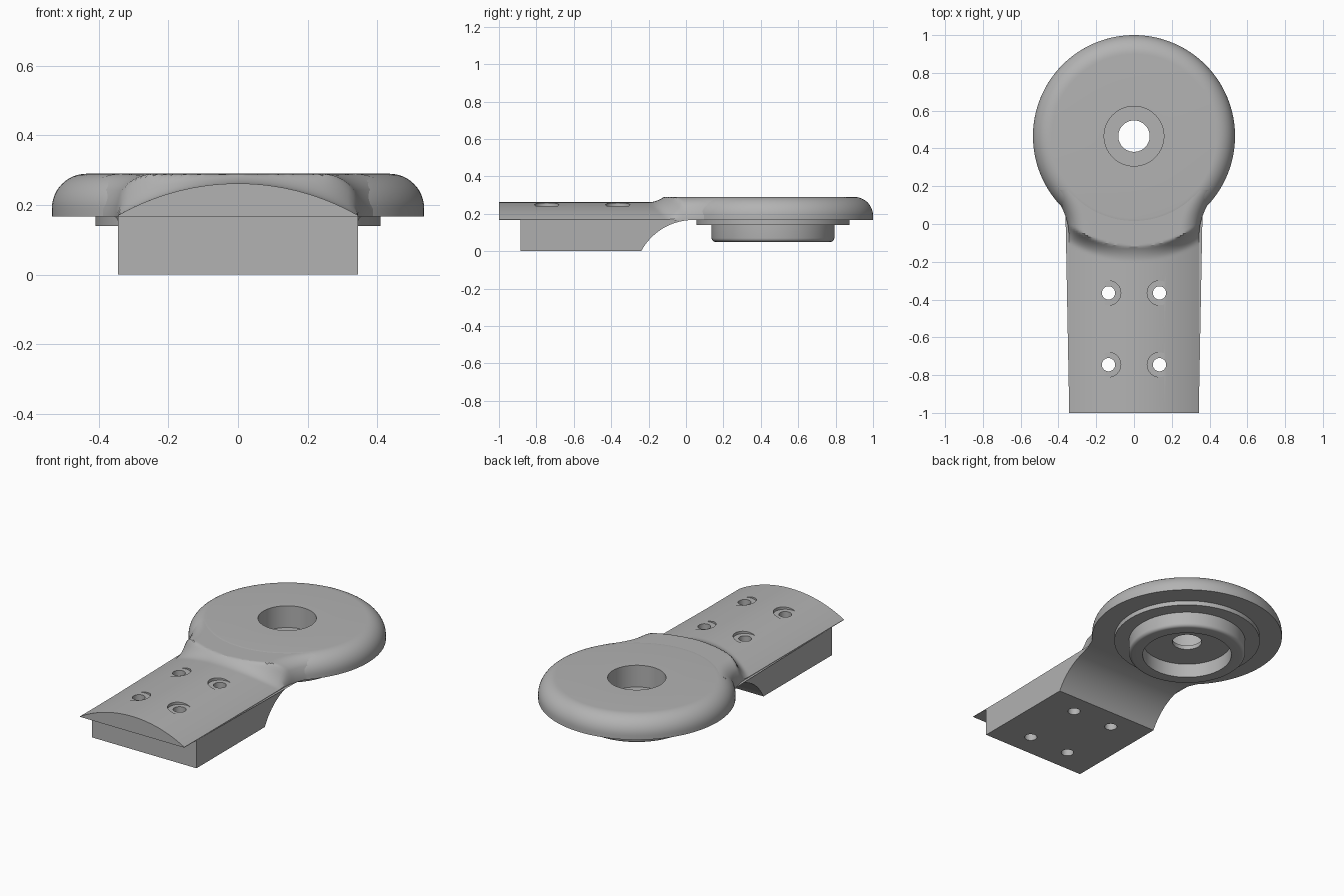
import bpy, bmesh, math

cube = bpy.data.objects.get("Cube")
if cube:
    bpy.data.objects.remove(cube, do_unlink=True)

grey = bpy.data.materials.new("plain grey")
grey.use_nodes = True
colour = (0.45, 0.45, 0.45, 1)
grey.diffuse_color = colour
grey.node_tree.nodes["Principled BSDF"].inputs["Base Color"].default_value = colour

HUB_Y, HUB_R = 0.465, 0.535
HALF, BASE, TOP = 0.345, 0.167, 0.29
ARCH_R = 0.693


def finish(name, bm):
    bmesh.ops.remove_doubles(bm, verts=bm.verts, dist=1e-5)
    bmesh.ops.recalc_face_normals(bm, faces=bm.faces)
    mesh = bpy.data.meshes.new(name)
    bm.to_mesh(mesh)
    bm.free()
    mesh.materials.append(grey)
    ob = bpy.data.objects.new(name, mesh)
    bpy.context.collection.objects.link(ob)
    return ob


def activate(ob):
    bpy.ops.object.select_all(action="DESELECT")
    ob.select_set(True)
    bpy.context.view_layer.objects.active = ob


def smooth(ob):
    activate(ob)
    bpy.ops.object.shade_smooth_by_angle(angle=math.radians(30))


def lathe(bm, profile, cx, cy, steps):
    """Revolve a closed (radius, z) profile about a vertical axis."""
    rings = []
    for i in range(steps):
        a = math.tau * i / steps
        rings.append([bm.verts.new((cx + r * math.cos(a), cy + r * math.sin(a), z))
                      for r, z in profile])
    n = len(profile)
    for i, ring in enumerate(rings):
        nxt = rings[(i + 1) % steps]
        for j in range(n):
            k = (j + 1) % n
            if profile[j][0] + profile[k][0] > 0:
                bm.faces.new((ring[j], nxt[j], nxt[k], ring[k]))


def arc(cr, cz, radius, start, end, steps):
    return [(cr + radius * math.cos(a), cz + radius * math.sin(a))
            for a in (math.radians(start + (end - start) * i / steps)
                      for i in range(steps + 1))]


def half_width(y):
    """Straight shank that flares into the round hub."""
    return HALF + 0.1 * (max(0, y + 0.06) / 0.24) ** 2


def top_height(x, y):
    """Arched shank blended up to the level of the hub."""
    w = half_width(y)
    arch = 0.262 - ARCH_R + math.sqrt(ARCH_R ** 2 - (x * HALF / w) ** 2)
    t = min(1, max(0, (abs(x) - w + 0.1) / 0.1))
    target = 0.19 + 0.099 * math.sqrt(1 - t * t)
    d = math.hypot(x, y - HUB_Y)
    u = min(1, max(0, (d - 0.585) / 0.08))
    return arch + (max(target, arch) - arch) * (1 - u) ** 2


# Round hub with rounded rim, stepped underside, boss, socket and bore
bm = bmesh.new()
hub = [(0.083, 0.16), (0.158, 0.16), (0.158, TOP)]
hub += arc(HUB_R - 0.1, TOP - 0.1, 0.1, 90, 0, 12)
hub += [(HUB_R, BASE), (0.41, BASE), (0.41, 0.14), (0.328, 0.14)]
hub += arc(0.308, 0.07, 0.02, 0, -90, 5)
hub += [(0.25, 0.05), (0.25, 0.135), (0.083, 0.135)]
lathe(bm, hub, 0, HUB_Y, 128)
smooth(finish("round_hub", bm))

# Arched shank and neck, as a capped grid of cross-sections
bm = bmesh.new()
COLS = 48
rows = [-1, -0.8, -0.6, -0.4, -0.25] + [-0.21 + 0.01 * i for i in range(40)]
grid = []
for y in rows:
    w = half_width(y)
    xs = [w * (2 * i / COLS - 1) for i in range(COLS + 1)]
    line = [bm.verts.new((x, y, top_height(x, y))) for x in xs]
    line += [bm.verts.new((w, y, BASE)), bm.verts.new((-w, y, BASE))]
    grid.append(line)
for a, b in zip(grid, grid[1:]):
    for i in range(len(a)):
        k = (i + 1) % len(a)
        bm.faces.new((a[i], a[k], b[k], b[i]))
bm.faces.new(grid[0])
bm.faces.new(grid[-1])
shank = finish("arched_shank", bm)

# Mounting block below the shank, with a concave run-out under the neck
bm = bmesh.new()
side = [(-0.885, BASE), (-0.885, 0)]
side += arc(0.04, -0.151, 0.318, 151.6, 90, 16)
left, right = [[bm.verts.new((s * half_width(y), y, max(0, z))) for y, z in side]
               for s in (1, -1)]
bm.faces.new(left)
bm.faces.new(right)
for i in range(len(side)):
    k = (i + 1) % len(side)
    bm.faces.new((left[i], left[k], right[k], right[i]))
block = finish("mounting_block", bm)

# Four counterbored screw holes through shank and block
bm = bmesh.new()
screw = [(0, -0.1), (0.035, -0.1), (0.035, 0.2424), (0.065, 0.2424), (0.065, 0.4), (0, 0.4)]
for x in (-0.135, 0.135):
    for y in (-0.365, -0.745):
        lathe(bm, screw, x, y, 40)
cutter = finish("screw_hole_cutter", bm)
cutter.hide_render = True
for ob in (shank, block):
    cut = ob.modifiers.new("screw_holes", "BOOLEAN")
    cut.operation = "DIFFERENCE"
    cut.solver = "EXACT"
    cut.object = cutter
    activate(ob)
    bpy.ops.object.modifier_apply(modifier=cut.name)
    smooth(ob)
bpy.data.objects.remove(cutter, do_unlink=True)
